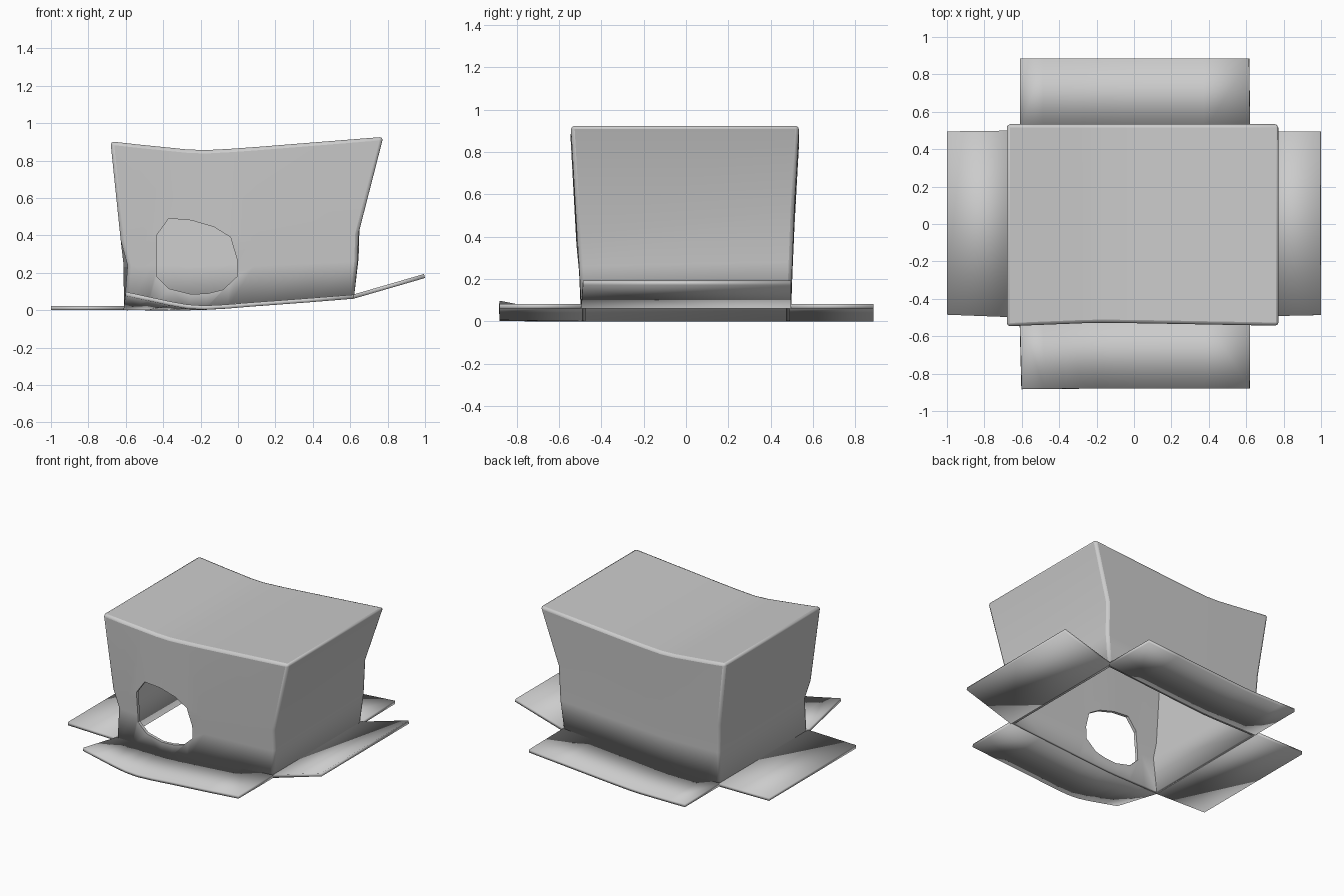
import bpy, bmesh

if "Cube" in bpy.data.objects:
    bpy.data.objects.remove(bpy.data.objects["Cube"])

THICK = 0.022
# fractions along the long walls and how much of the sag applies there
STATIONS = [(0, 0), (.1, .34), (.2, .65), (.28, .9), (.35, 1), (.45, .9), (.55, .75), (.8, .33), (1, 0)]


def make_object(name, bm):
    mesh = bpy.data.meshes.new(name)
    bmesh.ops.recalc_face_normals(bm, faces=bm.faces) if name.endswith("cutter") else None
    bm.to_mesh(mesh)
    bm.free()
    ob = bpy.data.objects.new(name, mesh)
    bpy.context.collection.objects.link(ob)
    return ob


def smooth(ob):
    bpy.ops.object.select_all(action='DESELECT')
    ob.select_set(True)
    bpy.context.view_layer.objects.active = ob
    bpy.ops.object.shade_smooth_by_angle(angle=0.6)


def solidify(ob):
    m = ob.modifiers.new("Card", 'SOLIDIFY')
    m.thickness = THICK
    m.offset = -1
    m.use_even_offset = True


def sag_line(a, b, sag, push=0.0):
    """Line from a to b, drooping in z and shifted in y by the sag weight."""
    return [(a[0] + (b[0] - a[0]) * t, a[1] + (b[1] - a[1]) * t + push * w,
             a[2] + (b[2] - a[2]) * t - sag * w) for t, w in STATIONS]


# Box shell: rings of front-left, front-right, back-right, back-left corners plus sag
rings = [
    ((-.61, -.495, 0), (.62, -.495, .065), (.62, .495, .065), (-.61, .495, 0), .02, 0),
    ((-.59, -.505, .24), (.64, -.505, .26), (.645, .503, .28), (-.612, .503, .24), .02, 0),
    ((-.627, -.518, .37), (.645, -.515, .41), (.652, .512, .53), (-.622, .512, .44), .03, 0),
    ((-.682, -.548, .902), (.777, -.545, .926), (.777, .535, .926), (-.682, .535, .902), .055, .018),
]
bm = bmesh.new()
loops = []
for fl, fr, br, bl, sag, push in rings:
    pts = sag_line(fl, fr, sag, push) + sag_line(bl, br, sag)[::-1]
    loops.append([bm.verts.new(p) for p in pts])
n = len(loops[0])
for low, high in zip(loops, loops[1:]):
    for i in range(n):
        j = (i + 1) % n
        bm.faces.new((low[i], low[j], high[j], high[i]))
top = loops[-1]
for i in range(n // 2 - 1):
    bm.faces.new((top[i], top[i + 1], top[n - 2 - i], top[n - 1 - i]))
box = make_object("box_shell", bm)
bev = box.modifiers.new("Soft edges", 'BEVEL')
bev.width = .018
bev.segments = 2
bev.limit_method = 'ANGLE'
bev.angle_limit = 0.8
solidify(box)

# Entrance hole torn in the front wall
hole = [(-.435, .4), (-.37, .49), (-.25, .48), (-.13, .445), (-.04, .39), (-.005, .27),
        (-.005, .18), (-.08, .11), (-.16, .09), (-.25, .085), (-.37, .115), (-.435, .18)]
bm = bmesh.new()
face = bm.faces.new([bm.verts.new((x, -.8, z)) for x, z in hole])
ext = bmesh.ops.extrude_face_region(bm, geom=[face])
bmesh.ops.translate(bm, vec=(0, .8, 0), verts=[v for v in ext["geom"] if isinstance(v, bmesh.types.BMVert)])
cutter = make_object("hole_cutter", bm)
cutter.hide_render = True
cutter.display_type = 'WIRE'
cut = box.modifiers.new("Hole", 'BOOLEAN')
cut.object = cutter
cut.operation = 'DIFFERENCE'
cut.solver = 'EXACT'
smooth(box)
bpy.ops.object.convert(target='MESH')
bpy.data.objects.remove(cutter)


# Flaps: a card strip between an inner and an outer edge
def flap(name, inner, outer):
    bm = bmesh.new()
    a = [bm.verts.new(p) for p in inner]
    b = [bm.verts.new(p) for p in outer]
    for i in range(len(a) - 1):
        f = bm.faces.new((a[i], a[i + 1], b[i + 1], b[i]))
        f.normal_update()
        if f.normal.z < 0:
            f.normal_flip()
    ob = make_object(name, bm)
    solidify(ob)
    smooth(ob)


T = THICK
flap("left_flap", [(-.61, -.5, T), (-.61, .5, T)], [(-1, -.485, T), (-1, .495, T)])
flap("right_flap", [(.615, -.495, .083), (.615, .495, .083)], [(.994, -.487, .193), (.994, .495, .193)])
flap("back_flap", sag_line((-.61, .49, T), (.62, .49, .083), .02),
     sag_line((-.61, .885, T), (.615, .885, .083), .02))
front_edge = [(-.6, -.88, .098), (-.48, -.88, .072), (-.36, -.88, .046), (-.27, -.88, .03),
              (-.18, -.88, .024), (-.06, -.88, .03), (.07, -.88, .041), (.37, -.88, .063), (.618, -.88, .083)]
flap("front_flap", sag_line((-.61, -.49, T), (.62, -.49, .083), .02), front_edge)
